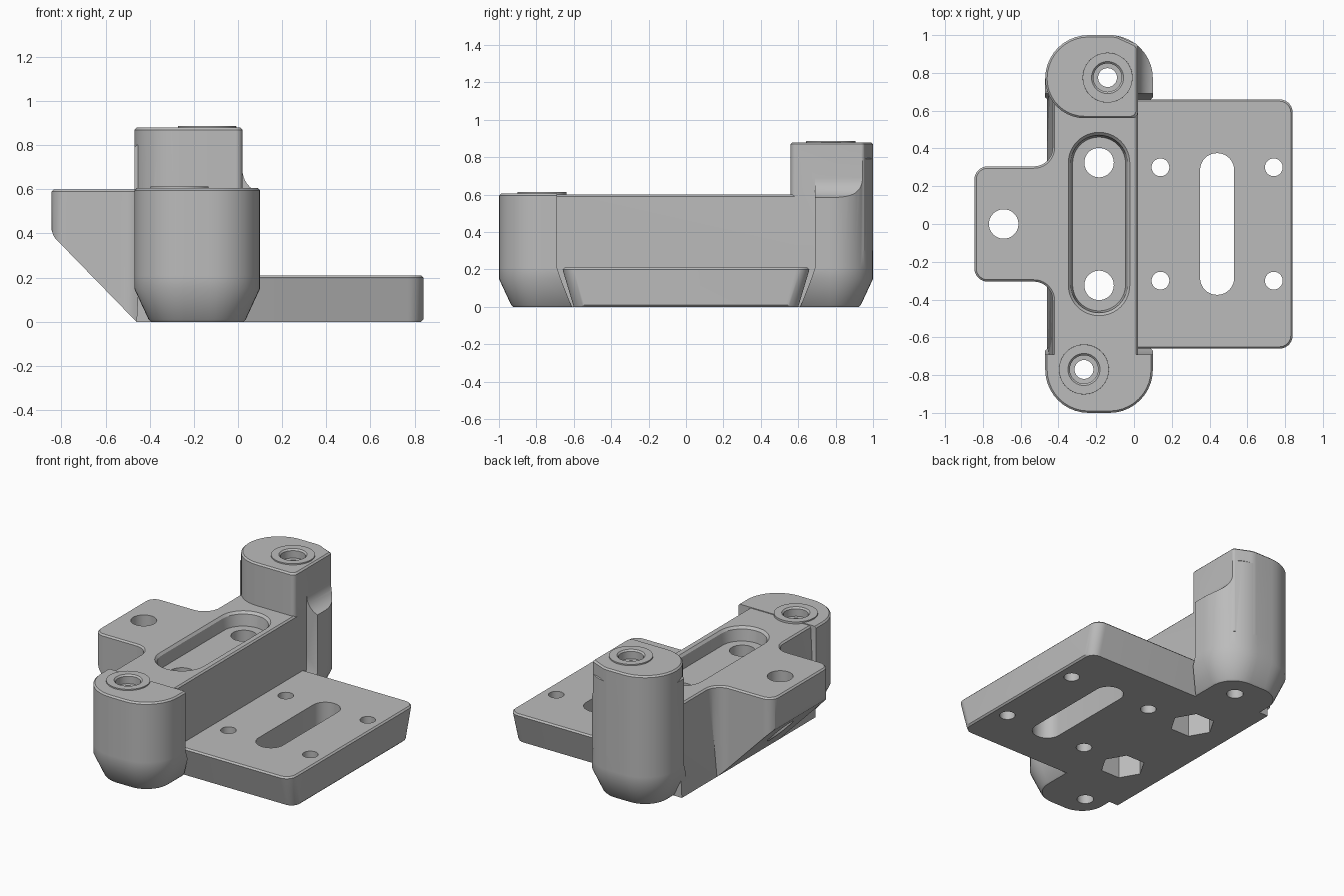
import bpy, bmesh, math
from mathutils import Vector

cube = bpy.data.objects.get("Cube")
if cube:
    bpy.data.objects.remove(cube, do_unlink=True)

grey = bpy.data.materials.new("plain grey")
grey.use_nodes = True
grey.diffuse_color = (0.5, 0.5, 0.5, 1)
grey.node_tree.nodes["Principled BSDF"].inputs["Base Color"].default_value = (0.5, 0.5, 0.5, 1)


def rounded(corners, steps=10):
    """Turn (x, y, radius) corners into a closed outline with arcs."""
    out = []
    for i, (x, y, r) in enumerate(corners):
        p = Vector((x, y))
        if r == 0:
            out.append(p)
            continue
        a = (Vector(corners[i - 1][:2]) - p).normalized()
        b = (Vector(corners[(i + 1) % len(corners)][:2]) - p).normalized()
        half = a.angle(b) / 2
        centre = p + (a + b).normalized() * r / math.sin(half)
        u = p + a * r / math.tan(half) - centre
        v = p + b * r / math.tan(half) - centre
        sweep = math.pi - 2 * half
        for k in range(steps + 1):
            t = k / steps
            out.append(centre + (u * math.sin((1 - t) * sweep) + v * math.sin(t * sweep)) / math.sin(sweep))
    return out


def rect(x0, x1, y0, y1, r=0):
    return rounded([(x0, y0, r), (x1, y0, r), (x1, y1, r), (x0, y1, r)])


def circle(x, y, r, n=40):
    return [Vector((x + r * math.cos(math.tau * k / n), y + r * math.sin(math.tau * k / n))) for k in range(n)]


def loft(name, levels, along_y=False):
    """Join matching outlines at rising heights into a closed solid."""
    bm = bmesh.new()
    rings = [[bm.verts.new((p.x, h, p.y) if along_y else (p.x, p.y, h)) for p in o] for h, o in levels]
    for low, high in zip(rings, rings[1:]):
        for i in range(len(low)):
            bm.faces.new((low[i - 1], low[i], high[i], high[i - 1]))
    bm.faces.new(rings[0][::-1])
    bm.faces.new(rings[-1])
    bmesh.ops.recalc_face_normals(bm, faces=bm.faces)
    mesh = bpy.data.meshes.new(name)
    bm.to_mesh(mesh)
    bm.free()
    mesh.materials.append(grey)
    ob = bpy.data.objects.new(name, mesh)
    bpy.context.scene.collection.objects.link(ob)
    return ob


def combine(target, other, operation):
    mod = target.modifiers.new("join", 'BOOLEAN')
    mod.operation, mod.solver, mod.object = operation, 'EXACT', other
    bpy.ops.object.select_all(action='DESELECT')
    bpy.context.view_layer.objects.active = target
    target.select_set(True)
    bpy.ops.object.modifier_apply(modifier=mod.name)
    bpy.data.objects.remove(other, do_unlink=True)


E = 0.01  # edge chamfer

# Central block, slightly wider at the base
bracket = loft("mounting_bracket", [
    (0, rect(-0.46, 0.02, -0.7, 0.7)),
    (0.6 - E, rect(-0.43, 0.02, -0.7, 0.7)),
    (0.6, rect(-0.43 + E, 0.02 - E, -0.7, 0.7))])

# Side plate with sloping ends
plate = loft("side_plate", [
    (0, rect(-0.1, 0.84 - E, -0.6, 0.6, 0.06)),
    (E, rect(-0.1, 0.84, -0.603, 0.603, 0.07)),
    (0.21 - E, rect(-0.1, 0.84, -0.66, 0.66, 0.07)),
    (0.21, rect(-0.1, 0.84 - E, -0.66 + E, 0.66 - E, 0.06))])


# Rear tab with filleted root, cut by a ramp underneath
def tab_outline(d):
    half, x = 0.305 - d, -0.845 + d
    return rounded([(-0.3, 0.6, 0), (-0.43 + d, 0.6, 0), (-0.43 + d, half, 0.1 + d), (x, half, 0.07 - d),
                    (x, -half, 0.07 - d), (-0.43 + d, -half, 0.1 + d), (-0.43 + d, -0.6, 0), (-0.3, -0.6, 0)])


tab = loft("tab", [(0, tab_outline(0)), (0.6 - E, tab_outline(0)), (0.6, tab_outline(E))])
ramp = rounded([(-1.2, -0.1, 0), (-0.363, -0.1, 0), (-0.835, 0.385, 0.06), (-0.87, 0.5, 0), (-1.2, 0.5, 0)])
combine(tab, loft("ramp_cutter", [(-1, ramp), (1, ramp)], True), 'DIFFERENCE')


# End posts with tapered feet
def post_outline(s, d, inner, r=0.23):
    x0, x1, y = -0.47 + d, 0.1 - d, 1 - d
    return rounded([(x1, s * inner, 0), (x1, s * y, r - d), (x0, s * y, r - d), (x0, s * inner, 0)])


def post(name, s, top):
    return loft(name, [
        (0, post_outline(s, 0.075, 0.61)), (E, post_outline(s, 0.065, 0.615)),
        (0.15, post_outline(s, 0, 0.67)), (0.21, post_outline(s, 0, 0.69)),
        (top - E, post_outline(s, 0, 0.69)), (top, post_outline(s, E, 0.69))])


front_post = post("front_post", -1, 0.605)
back_post = post("back_post", 1, 0.8)
scoop = rounded([(0.02, 1, 0), (0.02, 0.58, 0.11), (0.14, 0.58, 0), (0.3, 0.58, 0), (0.3, 1, 0)])
combine(back_post, loft("scoop_cutter", [(0.3, scoop), (1.2, scoop)], True), 'DIFFERENCE')


# Tall column with a flat side
def column_outline(d):
    x, y0, y1 = 0.02 - d, 0.56 + d, 1 - d
    return rounded([(-0.47 + d, y0, 0.21 - d), (x, y0, 0.03), (x, 0.95 - d, 0.02),
                    (-0.1, y1, 0.1), (-0.47 + d, y1, 0.23 - d)])


column = loft("tall_column", [(0.3, column_outline(0)), (0.88 - E, column_outline(0)), (0.88, column_outline(E))])

for part in (plate, tab, front_post, back_post, column):
    combine(bracket, part, 'UNION')

# Raised rings and stepped screw holes on the posts
for x, y, top in ((-0.265, -0.77, 0.613), (-0.14, 0.775, 0.888)):
    combine(bracket, loft("ring", [(top - 0.1, circle(x, y, 0.135)), (top, circle(x, y, 0.132))]), 'UNION')
    combine(bracket, loft("screw_hole", [
        (-0.1, circle(x, y, 0.05)), (top - 0.06, circle(x, y, 0.05)), (top - 0.059, circle(x, y, 0.075)),
        (top - 0.01, circle(x, y, 0.075)), (top + 0.01, circle(x, y, 0.095))]), 'DIFFERENCE')

# Long pocket in the block
combine(bracket, loft("pocket", [
    (0.51, rect(-0.325, -0.045, -0.46, 0.46, 0.139)),
    (0.585, rect(-0.335, -0.035, -0.47, 0.47, 0.149)),
    (0.605, rect(-0.352, -0.018, -0.49, 0.49, 0.165)),
    (0.7, rect(-0.352, -0.018, -0.49, 0.49, 0.165))]), 'DIFFERENCE')


def drill(outline, low=-0.1, high=0.8):
    combine(bracket, loft("drill", [(low, outline), (high, outline)]), 'DIFFERENCE')


# Bolt holes, nut recesses, plate holes, slot and tab hole
for y in (-0.325, 0.325):
    drill(circle(-0.185, y, 0.078))
    drill(circle(-0.185, y, 0.135, 6), high=0.2)
for y in (-0.3, 0.3):
    for x in (0.14, 0.74):
        drill(circle(x, y, 0.047))
drill(rect(0.35, 0.53, -0.375, 0.375, 0.089))
drill(circle(-0.69, 0, 0.078))

bpy.ops.object.select_all(action='DESELECT')
bpy.context.view_layer.objects.active = bracket
bracket.select_set(True)
bpy.ops.object.shade_smooth_by_angle(angle=math.radians(30))
